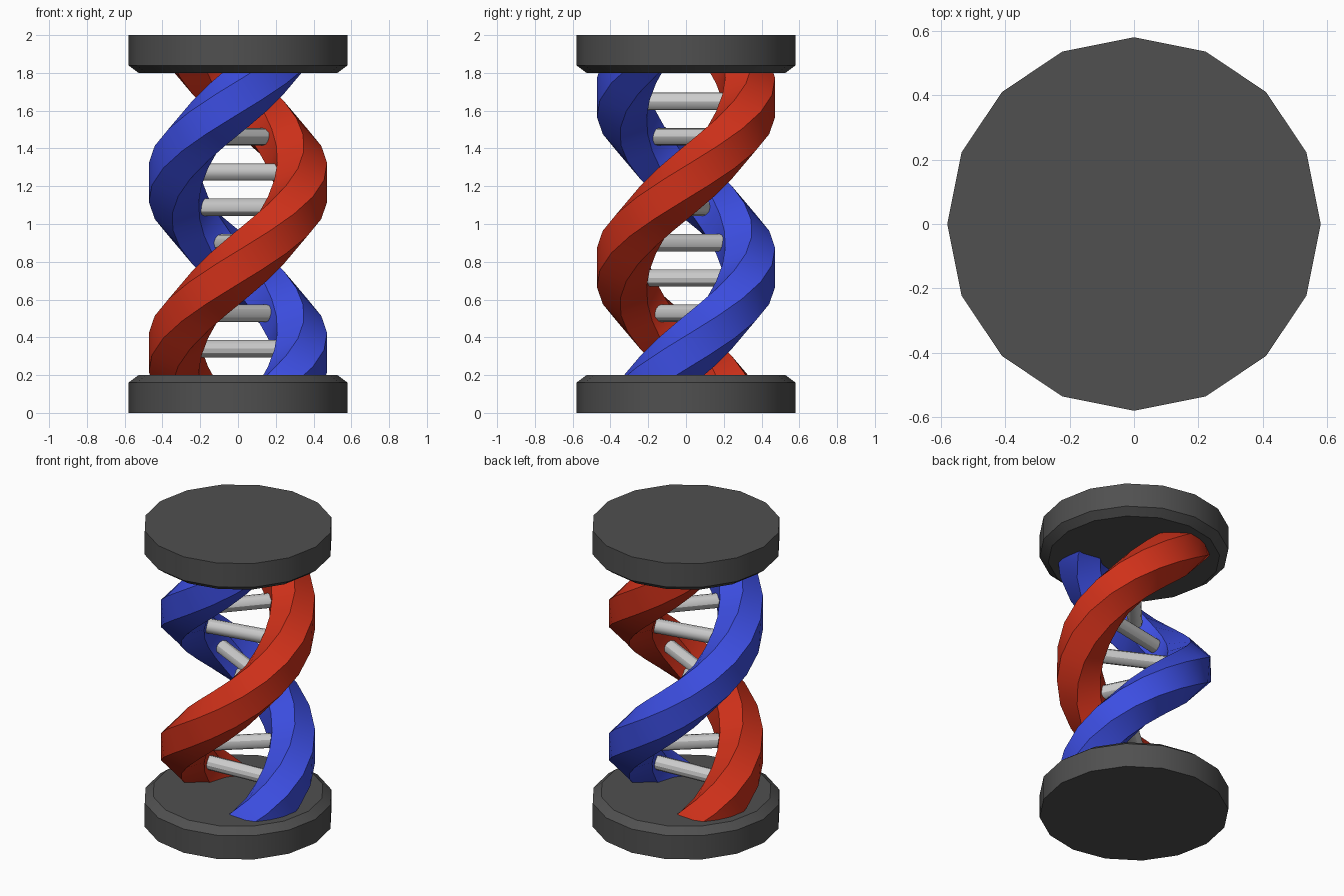
import bpy, bmesh, math
from mathutils import Vector, Matrix

if "Cube" in bpy.data.objects:
    bpy.data.objects.remove(bpy.data.objects["Cube"])

PATH_R, TUBE_R, PITCH = 0.336, 0.154, 1.8
Z0 = 0.32  # height where the blue strand points to +x


def material(name, color):
    m = bpy.data.materials.new(name)
    m.diffuse_color = (*color, 1)
    m.use_nodes = True
    m.node_tree.nodes["Principled BSDF"].inputs["Base Color"].default_value = m.diffuse_color
    return m


RED = material("red", (0.62, 0.03, 0.01))
BLUE = material("blue", (0.045, 0.075, 0.75))
DARK = material("dark_grey", (0.08, 0.08, 0.08))


def finish(bm, name, mat=None):
    bmesh.ops.recalc_face_normals(bm, faces=bm.faces)
    me = bpy.data.meshes.new(name)
    bm.to_mesh(me)
    bm.free()
    ob = bpy.data.objects.new(name, me)
    bpy.context.collection.objects.link(ob)
    if mat:
        me.materials.append(mat)
    bpy.ops.object.select_all(action='DESELECT')
    ob.select_set(True)
    bpy.context.view_layer.objects.active = ob
    bpy.ops.object.shade_smooth_by_angle(angle=math.radians(30))
    return ob


def loft(bm, rings):
    loops = [[bm.verts.new(p) for p in ring] for ring in rings]
    for a, b in zip(loops, loops[1:]):
        for i in range(len(a)):
            j = (i + 1) % len(a)
            bm.faces.new((a[i], a[j], b[j], b[i]))
    bm.faces.new(loops[0][::-1])
    bm.faces.new(loops[-1])


# 16-sided end discs with a chamfer on the inward rim
def disc(name, profile):
    bm = bmesh.new()
    loft(bm, [[(r * math.cos(i * math.pi / 8), r * math.sin(i * math.pi / 8), z)
               for i in range(16)] for r, z in profile])
    finish(bm, name, DARK)


disc("base_disc", [(0.58, 0), (0.58, 0.16), (0.527, 0.2)])
disc("top_disc", [(0.527, 1.8), (0.58, 1.84), (0.58, 2)])


# Hexagonal tube swept along a helix, trimmed inside the discs
def strand(name, turn, mat):
    bm = bmesh.new()
    rise = PITCH / math.tau
    rings = []
    for k in range(-4, 20):
        a = math.radians(9 + 18 * k)
        t = a + turn
        out = Vector((math.cos(t), math.sin(t), 0))
        tangent = Vector((-PATH_R * math.sin(t), PATH_R * math.cos(t), rise)).normalized()
        side = out.cross(tangent)
        centre = out * PATH_R + Vector((0, 0, Z0 + a * rise))
        angles = [math.radians(30 + 60 * i) for i in range(6)]
        rings.append([centre + TUBE_R * (out * math.cos(b) + side * math.sin(b)) for b in angles])
    loft(bm, rings)
    for z, n in ((0.1, -1), (1.9, 1)):
        cut = bmesh.ops.bisect_plane(bm, geom=bm.verts[:] + bm.edges[:] + bm.faces[:],
                                     plane_co=(0, 0, z), plane_no=(0, 0, n), clear_outer=True)
        edges = [e for e in cut["geom_cut"] if isinstance(e, bmesh.types.BMEdge)]
        bmesh.ops.contextual_create(bm, geom=edges)
    finish(bm, name, mat)


strand("blue_strand", 0, BLUE)
strand("red_strand", math.pi, RED)

# Rungs joining the two strands
for k in range(8):
    z = 0.34 + 0.187 * k
    bm = bmesh.new()
    place = (Matrix.Translation((0, 0, z)) @ Matrix.Rotation((z - Z0) / PITCH * math.tau, 4, 'Z')
             @ Matrix.Rotation(math.pi / 2, 4, 'Y'))
    bmesh.ops.create_cone(bm, cap_ends=True, segments=12, radius1=0.046, radius2=0.046,
                          depth=2 * PATH_R, matrix=place)
    finish(bm, f"rung_{k + 1}")
